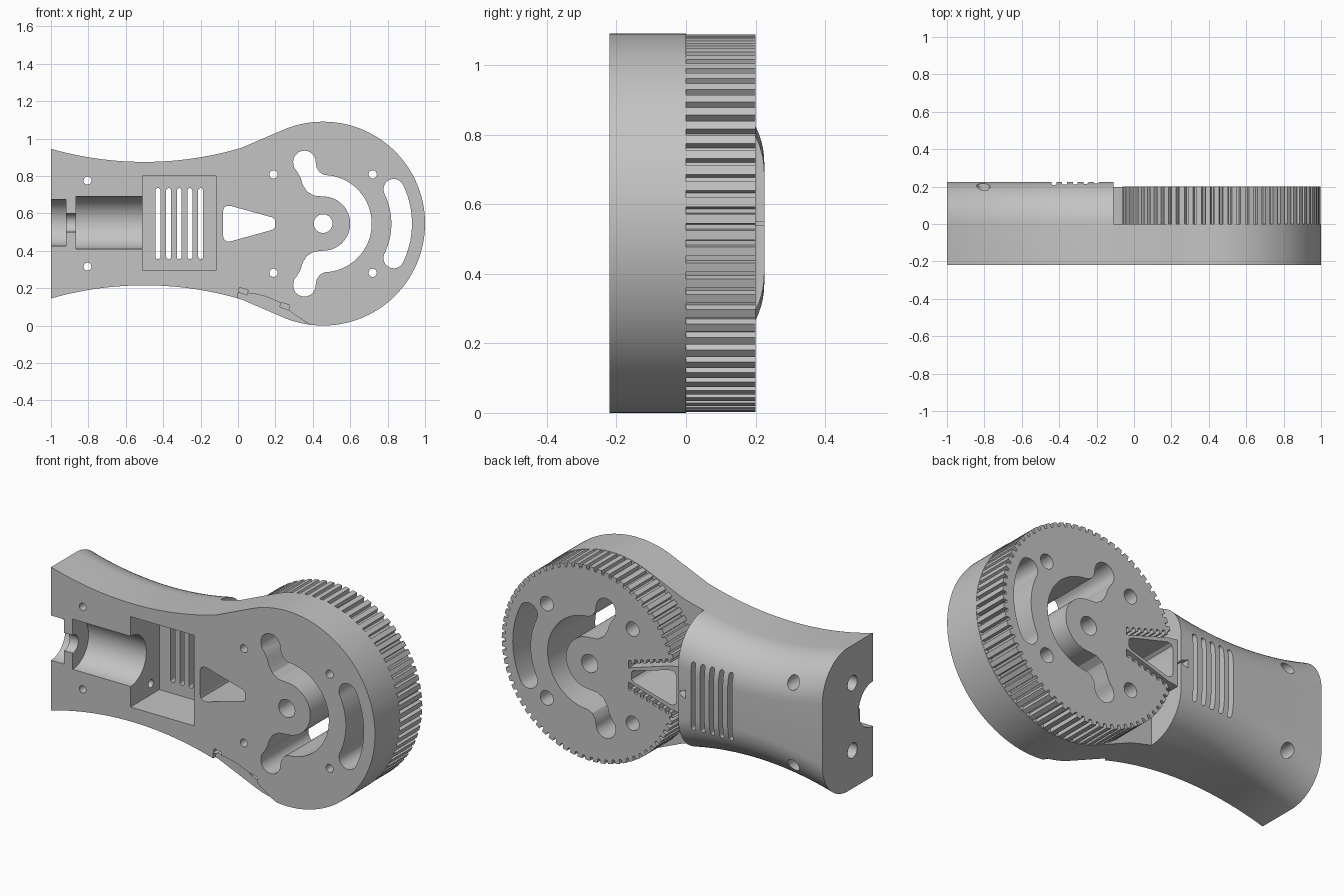
import bpy, bmesh, math
from mathutils import Matrix

if "Cube" in bpy.data.objects:
    bpy.data.objects.remove(bpy.data.objects["Cube"])

CX, CZ, R = 0.455, 0.545, 0.545      # head centre and radius
FRONT, BACK, SPLIT = -0.22, 0.225, -0.11

grey = bpy.data.materials.new("plain grey")
grey.use_nodes = True
grey.diffuse_color = (0.55, 0.55, 0.55, 1)
grey.node_tree.nodes["Principled BSDF"].inputs["Base Color"].default_value = (0.55, 0.55, 0.55, 1)


def finish(bm, name):
    bmesh.ops.recalc_face_normals(bm, faces=bm.faces)
    mesh = bpy.data.meshes.new(name)
    bm.to_mesh(mesh)
    bm.free()
    mesh.materials.append(grey)
    obj = bpy.data.objects.new(name, mesh)
    bpy.context.collection.objects.link(obj)
    return obj


def prism(name, pts, y0, y1):
    """Extrude an x-z outline from y0 to y1."""
    bm = bmesh.new()
    face = bm.faces.new([bm.verts.new((x, y0, z)) for x, z in pts])
    ext = bmesh.ops.extrude_face_region(bm, geom=[face])["geom"]
    bmesh.ops.translate(bm, vec=(0, y1 - y0, 0),
                        verts=[v for v in ext if isinstance(v, bmesh.types.BMVert)])
    return finish(bm, name)


def arc(x, z, r, a0, a1, n):
    angles = [math.radians(a0 + (a1 - a0) * i / n) for i in range(n + 1)]
    return [(x + r * math.cos(a), z + r * math.sin(a)) for a in angles]


def hole(x, z, r, y0=-0.4, y1=0.4):
    return prism("cutter", arc(x, z, r, 0, 360, 32)[:-1], y0, y1)


def rod(x0, x1, y, z, r):
    """Cutter cylinder lying along x."""
    bm = bmesh.new()
    bmesh.ops.create_cone(bm, cap_ends=True, segments=64, radius1=r, radius2=r, depth=x1 - x0,
                          matrix=Matrix.Translation(((x0 + x1) / 2, y, z))
                          @ Matrix.Rotation(math.pi / 2, 4, 'Y'))
    return finish(bm, "cutter")


def box(x0, x1, z0, z1, y0, y1):
    return prism("cutter", [(x0, z0), (x1, z0), (x1, z1), (x0, z1)], y0, y1)


def cut(obj, cutters):
    for c in cutters:
        mod = obj.modifiers.new("cut", 'BOOLEAN')
        mod.operation, mod.solver, mod.object = 'DIFFERENCE', 'EXACT', c
        dg = bpy.context.evaluated_depsgraph_get()
        mesh = bpy.data.meshes.new_from_object(obj.evaluated_get(dg))
        obj.modifiers.clear()
        obj.data = mesh
        bpy.data.objects.remove(c)


def flip(pts):
    """Mirror an outline about the centre line, reversed to keep its order."""
    return [(x, 2 * CZ - z) for x, z in reversed(pts)]


def half_height(x):
    """Concave waist of the grip."""
    return 0.33 + 1.82 - math.sqrt(1.82 ** 2 - (x + 0.5) ** 2)


# Grip: loft with a large fillet on both back edges
bm = bmesh.new()
rings = []
for i in range(33):
    x = -1 + (SPLIT + 1) * i / 32
    h = half_height(x)
    upper = [(FRONT, h)] + arc(0, h - BACK, BACK, 90, 0, 16)
    section = upper + [(y, -z) for y, z in reversed(upper)]
    rings.append([bm.verts.new((x, y, CZ + z)) for y, z in section])
for a, b in zip(rings, rings[1:]):
    for k in range(len(a)):
        m = (k + 1) % len(a)
        bm.faces.new((a[k], a[m], b[m], b[k]))
bm.faces.new(rings[0])
bm.faces.new(rings[-1])
grip = finish(bm, "grip")

cutters = [box(-0.51, -0.118, 0.295, 0.8, -0.4, 0.035),
           rod(-0.867, -0.5, FRONT, 0.55, 0.14),
           rod(-0.93, -0.85, FRONT, 0.55, 0.05),
           rod(-1.1, -0.92, FRONT, 0.55, 0.125)]
# Vent slots
for i in range(5):
    x = -0.428 + 0.057 * i
    cutters.append(prism("cutter", arc(x, 0.722, 0.013, 0, 180, 8)
                         + arc(x, 0.368, 0.013, 180, 360, 8), 0, 0.4))
# Screw holes through the grip and from its end into the pocket
for s in (-1, 1):
    cutters += [hole(-0.805, CZ + 0.23 * s, 0.021),
                hole(-0.805, CZ + 0.23 * s, 0.036, 0.05, 0.4),
                rod(-1.1, -0.45, -0.04, CZ + 0.188 * s, 0.022),
                rod(-1.1, -0.86, -0.04, CZ + 0.188 * s, 0.042)]
# Small pointer notch at the back edge
cutters.append(prism("cutter", [(-0.1, CZ), (-0.155, CZ + 0.025), (-0.155, CZ - 0.025)], 0.18, 0.4))
cut(grip, cutters)


# Shared openings of head plate and pulley
def window_cutters():
    upper = [(0.455, 0.69), (0.405, 0.695), (0.368, 0.718), (0.345, 0.755),
             (0.335, 0.79), (0.318, 0.82), (0.3, 0.845)]
    upper += arc(0.355, 0.875, 0.06, 190, 0, 16)
    upper += [(0.42, 0.845), (0.438, 0.818), (0.46, 0.806)]
    outer = arc(CX, CZ, 0.26, 87, -87, 40)
    inner = arc(CX, CZ, 0.145, -87, 87, 32)
    c_slot = upper + outer + flip(upper) + inner
    end = (CX + 0.42 * math.cos(math.radians(26)), 0.42 * math.sin(math.radians(26)))
    side_slot = (arc(CX, CZ, 0.475, -26, 26, 20) + arc(end[0], CZ + end[1], 0.055, 26, 206, 12)[1:-1]
                 + arc(CX, CZ, 0.365, 26, -26, 20)
                 + arc(end[0], CZ - end[1], 0.055, 154, 334, 12)[1:-1])
    holes = [hole(x, CZ + s * 0.263, 0.022) for x in (0.19, 0.72) for s in (-1, 1)]
    return holes + [prism("cutter", c_slot, -0.4, 0.4), prism("cutter", side_slot, -0.4, 0.4),
                    hole(CX, CZ, 0.05)]


def wedge_hole():
    upper = [(-0.08, 0.61), (-0.075, 0.63), (-0.06, 0.64), (-0.04, 0.64),
             (0.185, 0.578), (0.198, 0.565)]
    return prism("cutter", upper + flip(upper), -0.4, 0.4)


# Head plate: waist continues into the round end
side = [(x, CZ + half_height(x)) for x in (SPLIT, -0.08, -0.05, -0.02, 0.02)]
plate = prism("head_plate", side + arc(CX, CZ, R, 112, -112, 110) + flip(side), FRONT, 0)
edge_step = [(0.0, 0.175), (0.08, 0.172), (0.15, 0.155), (0.22, 0.125), (0.3, 0.06),
             (0.36, 0.02), (0.42, -0.01), (0.3, -0.1), (0.0, -0.1)]
clips = []
for x, z in ((0.028, 0.185), (0.25, 0.105)):
    clips.append(prism("cutter", [(x - 0.026, z - 0.005), (x + 0.02, z - 0.022),
                                  (x + 0.026, z + 0.005), (x - 0.02, z + 0.018)], -0.4, -0.16))
cut(plate, window_cutters() + [wedge_hole(), prism("cutter", edge_step, -0.4, FRONT + 0.02)] + clips)

# Toothed pulley on the back of the head
TEETH = 72
rim = []
for i in range(TEETH):
    for part, r in ((0, R - 0.002), (0.56, R - 0.002), (0.64, R - 0.024), (0.92, R - 0.024)):
        a = 2 * math.pi * (i + part) / TEETH
        rim.append((CX + r * math.cos(a), CZ + r * math.sin(a)))
pulley = prism("toothed_pulley", rim, 0, 0.2)

# Belt clamp notch with toothed sides
notch = []
for i in range(11):
    for part, lift in ((0, 0), (0.4, 0), (0.5, 0.02), (0.9, 0.02)):
        t = (i + part) / 11
        notch.append((-0.2 + 0.42 * t, CZ + 0.185 - 0.125 * t + lift))
bores = [hole(x, CZ + s * 0.263, 0.04, 0.06, 0.4) for x in (0.19, 0.72) for s in (-1, 1)]
cut(pulley, [prism("cutter", notch + flip(notch), -0.1, 0.4)] + window_cutters() + bores)

# Hollow wedge inside the notch
wedge = prism("belt_wedge", [(SPLIT, CZ + 0.13), (-0.05, CZ + 0.122), (0.23, CZ + 0.035),
                             (0.23, CZ - 0.035), (-0.05, CZ - 0.122), (SPLIT, CZ - 0.13)], 0, 0.199)
cut(wedge, [wedge_hole()])

# Smooth the curved walls, keep edges crisp
for obj in (grip, plate, pulley, wedge):
    bpy.ops.object.select_all(action='DESELECT')
    obj.select_set(True)
    bpy.context.view_layer.objects.active = obj
    bpy.ops.object.shade_smooth_by_angle(angle=math.radians(25))
